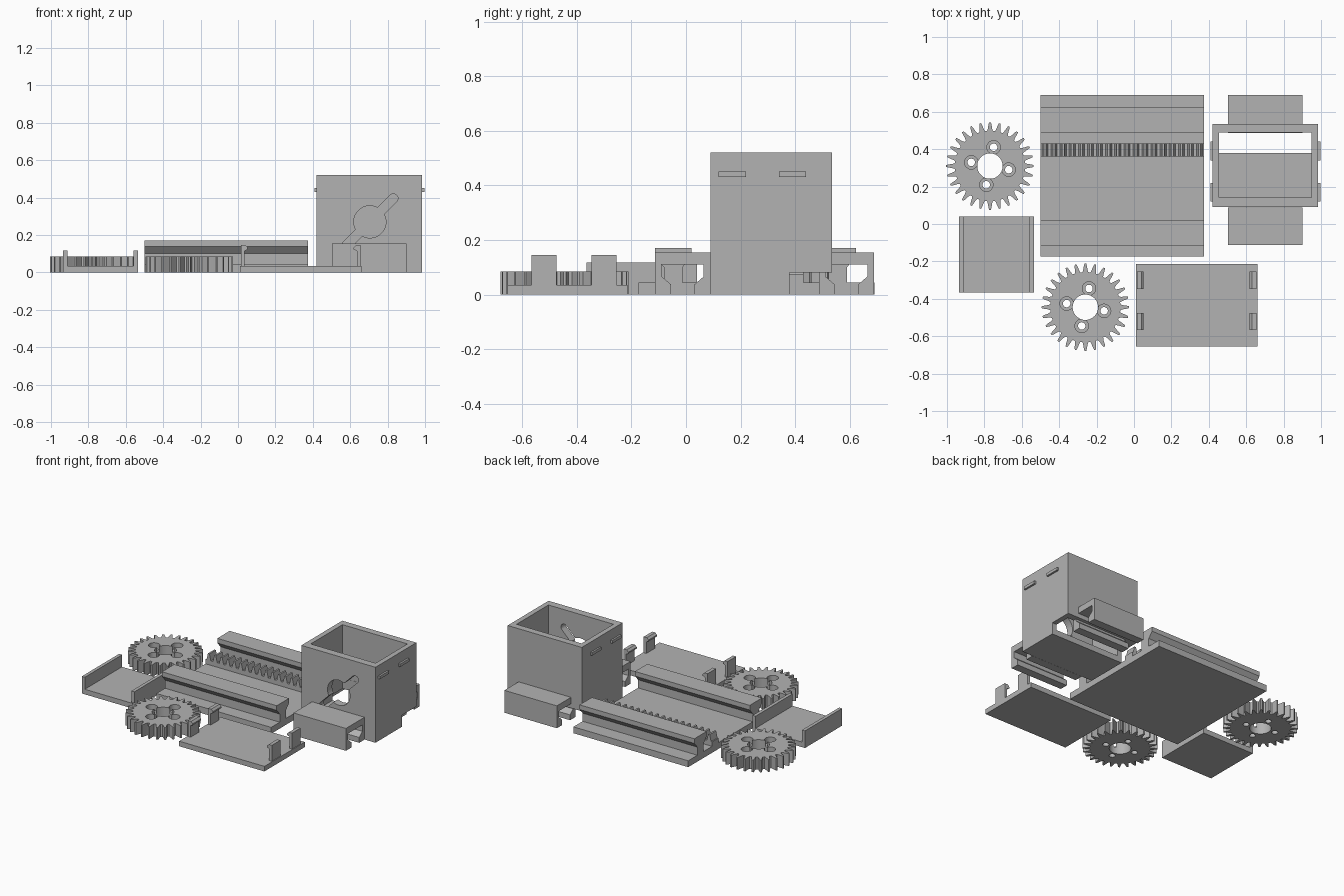
import bpy, bmesh, math
from mathutils import Vector

if "Cube" in bpy.data.objects:
    bpy.data.objects.remove(bpy.data.objects["Cube"])

grey = bpy.data.materials.new("plain grey")
grey.diffuse_color = (0.45, 0.45, 0.45, 1)
grey.use_nodes = True
grey.node_tree.nodes["Principled BSDF"].inputs["Base Color"].default_value = grey.diffuse_color


def prism(name, pts, axis, a, b):
    """Extrude a 2D profile from a to b along an axis (x: y,z / y: x,z / z: x,y)."""
    place = {"x": lambda u, v, t: (t, u, v),
             "y": lambda u, v, t: (u, t, v),
             "z": lambda u, v, t: (u, v, t)}[axis]
    bm = bmesh.new()
    face = bm.faces.new([bm.verts.new(place(u, v, a)) for u, v in pts])
    ext = bmesh.ops.extrude_face_region(bm, geom=[face])
    move = Vector(place(0, 0, b - a))
    bmesh.ops.translate(bm, vec=move,
                        verts=[g for g in ext["geom"] if isinstance(g, bmesh.types.BMVert)])
    bmesh.ops.recalc_face_normals(bm, faces=bm.faces)
    me = bpy.data.meshes.new(name)
    bm.to_mesh(me)
    bm.free()
    me.materials.append(grey)
    ob = bpy.data.objects.new(name, me)
    bpy.context.collection.objects.link(ob)
    return ob


def rect(x0, y0, x1, y1):
    return [(x0, y0), (x1, y0), (x1, y1), (x0, y1)]


def box(name, x0, x1, y0, y1, z0, z1):
    return prism(name, rect(x0, y0, x1, y1), "z", z0, z1)


def circle(cx, cy, r, n=40):
    return [(cx + r * math.cos(2 * math.pi * i / n),
             cy + r * math.sin(2 * math.pi * i / n)) for i in range(n)]


def cut(ob, cutters):
    """Subtract each cutter, then remove it."""
    bpy.context.view_layer.objects.active = ob
    for c in cutters:
        m = ob.modifiers.new("cut", "BOOLEAN")
        m.operation, m.solver, m.object = "DIFFERENCE", "EXACT", c
        bpy.ops.object.modifier_apply(modifier=m.name)
        bpy.data.objects.remove(c, do_unlink=True)


# Gears: toothed disc, centre bore and four counterbored screw holes
TEETH, GEAR_H = 28, 0.085
TOOTH = [(-0.36, 0.188), (-0.24, 0.203), (-0.17, 0.220), (-0.09, 0.234),
         (0.09, 0.234), (0.17, 0.220), (0.24, 0.203), (0.36, 0.188)]
for label, cx, cy in (("left", -0.77, 0.31), ("front", -0.26, -0.445)):
    outline = []
    for i in range(TEETH):
        for f, r in TOOTH:
            a = 2 * math.pi * (i + f) / TEETH
            outline.append((cx + r * math.cos(a), cy + r * math.sin(a)))
    gear = prism(label + "_gear", outline, "z", 0, GEAR_H)
    cutters = [prism("bore", circle(cx, cy, 0.068), "z", -0.1, 0.2)]
    for k in range(4):
        a = math.radians(79 + 90 * k)
        hx, hy = cx + 0.102 * math.cos(a), cy + 0.102 * math.sin(a)
        cutters.append(prism("screw", circle(hx, hy, 0.02, 24), "z", -0.1, 0.2))
        cutters.append(prism("counterbore", circle(hx, hy, 0.036, 24), "z", 0.045, 0.2))
    cut(gear, cutters)
    bpy.ops.object.select_all(action="DESELECT")
    gear.select_set(True)
    bpy.context.view_layer.objects.active = gear
    bpy.ops.object.shade_smooth_by_angle(angle=math.radians(20))

# U-shaped bracket
prism("bracket", [(-0.935, 0), (-0.535, 0), (-0.535, 0.118), (-0.558, 0.118),
                  (-0.558, 0.035), (-0.912, 0.035), (-0.912, 0.118), (-0.935, 0.118)],
      "y", -0.365, 0.04)

# Rail base, with two T-shaped guide rails
RX0, RX1, BASE = -0.5, 0.375, 0.044
box("rail_base", RX0, RX1, -0.175, 0.69, 0, BASE)
for label, c in (("front_rail", -0.047), ("back_rail", 0.556)):
    half = [(0.034, BASE), (0.034, 0.10), (0.067, 0.138), (0.067, 0.17)]
    prof = [(c + u, v) for u, v in half] + [(c - u, v) for u, v in reversed(half)]
    prism(label, prof, "x", RX0, RX1)

# Rack with upward teeth
N = 18
pitch = (RX1 - RX0) / N
prof = [(RX0, BASE - 0.004)]
for i in range(N):
    for f, z in ((0, 0.075), (0.16, 0.075), (0.38, 0.12), (0.62, 0.12), (0.84, 0.075)):
        prof.append((RX0 + (i + f) * pitch, z))
prof += [(RX1, 0.075), (RX1, BASE - 0.004)]
prism("rack", prof, "y", 0.36, 0.43)

# Motor housing: open top, passage for the rack, angled motor slot in the front wall
HX0, HX1, HY0, HY1, HZ = 0.42, 0.985, 0.09, 0.535, 0.52
housing = box("housing", HX0, HX1, HY0, HY1, 0, HZ)
mx, mz = 0.705, 0.27
slot = []
for k in range(2):
    for i in range(13):
        a = math.radians(-45 + 180 * k + 15 * i)
        s = 0.125 * (1 - 2 * k)
        slot.append((mx + s + 0.025 * math.cos(a), mz + s + 0.025 * math.sin(a)))
cut(housing, [box("cavity", 0.455, 0.95, 0.141, 0.488, 0.04, 0.7),
              box("passage", 0.3, 1.1, 0.38, 0.6, -0.1, 0.08),
              prism("motor_hole", circle(mx, mz, 0.086), "y", 0.05, 0.2),
              prism("motor_slot", slot, "y", 0.05, 0.2)])

# Small catches on both sides of the housing
for side, x0, x1 in (("left", 0.408, 0.425), ("right", 0.98, 0.998)):
    for n, y0 in (("front", 0.12), ("back", 0.34)):
        box(f"{side}_{n}_catch", x0, x1, y0, y0 + 0.1, 0.43, 0.45)

# Slotted rail guides in front of and behind the housing
for label, c in (("front_guide", -0.012), ("back_guide", 0.588)):
    half = [(0.043, 0), (0.043, 0.037), (0.077, 0.066), (0.077, 0.11)]
    prof = [(c + 0.101, 0.154), (c + 0.101, 0)] + [(c + u, v) for u, v in half]
    prof += [(c - u, v) for u, v in reversed(half)] + [(c - 0.101, 0), (c - 0.101, 0.154)]
    prism(label, prof, "x", 0.502, 0.902)

# Lid with four hooked clips
box("lid", 0.01, 0.66, -0.655, -0.215, 0, 0.035)
for side, x, d in (("left", 0.015, 1), ("right", 0.655, -1)):
    prof = [(x + d * u, v) for u, v in ((0, 0.03), (0.02, 0.03), (0.02, 0.115),
                                        (0.037, 0.122), (0.037, 0.132), (0.024, 0.145), (0, 0.145))]
    for n, y0 in (("front", -0.567), ("back", -0.347)):
        prism(f"{side}_{n}_clip", prof, "y", y0, y0 + 0.092)
